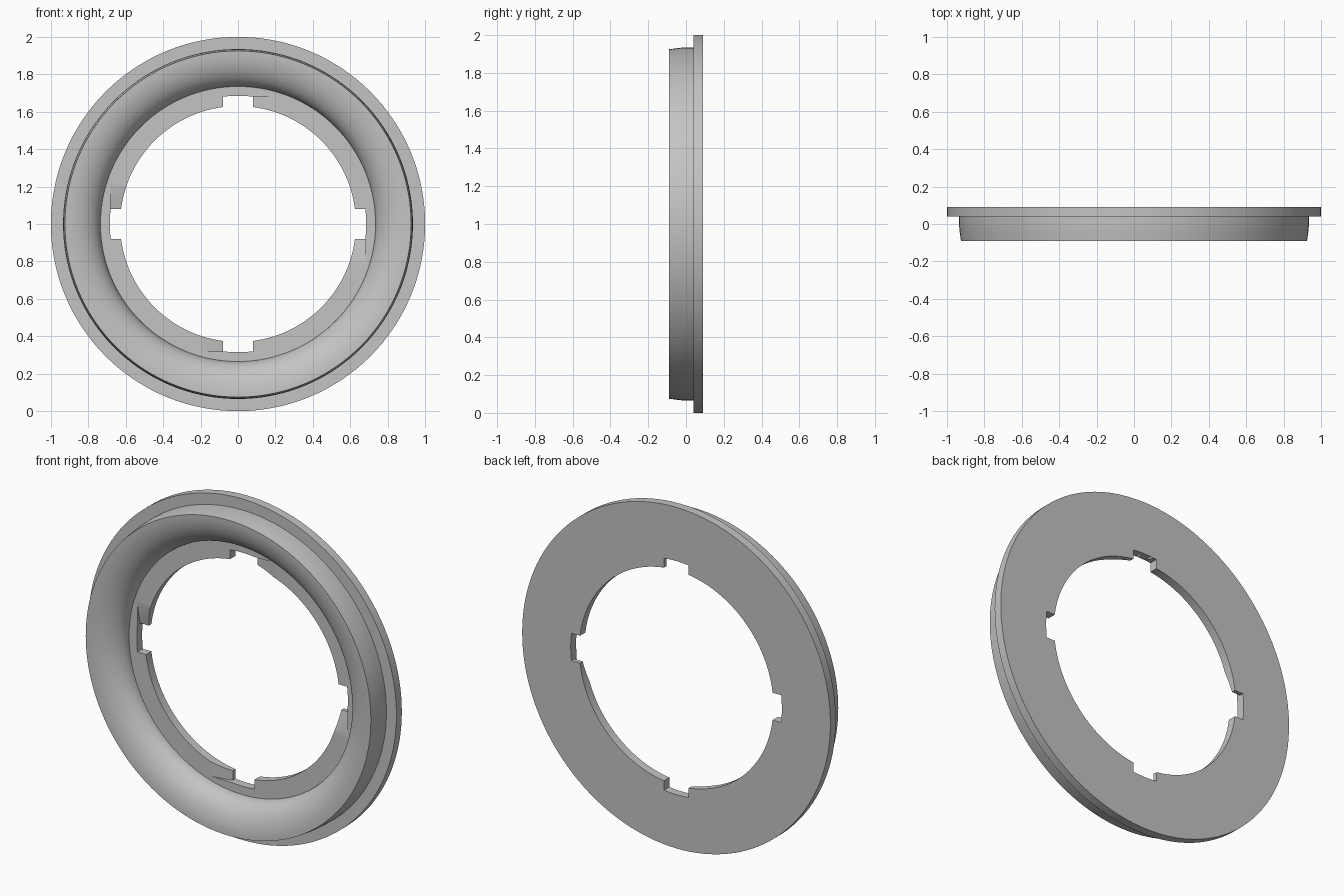
import bpy, bmesh, math
from mathutils import Matrix

if "Cube" in bpy.data.objects:
    bpy.data.objects.remove(bpy.data.objects["Cube"], do_unlink=True)

SEGMENTS = 144
HOLE, NOTCH, BODY_IN, RIM = 0.63, 0.685, 0.735, 0.925
FRONT, PLATE, BACK = -0.09, 0.04, 0.09

grey = bpy.data.materials.new("plain grey")
grey.use_nodes = True
colour = (0.55, 0.55, 0.55, 1)
grey.diffuse_color = colour
grey.node_tree.nodes["Principled BSDF"].inputs["Base Color"].default_value = colour


def make_object(name, bm):
    bmesh.ops.recalc_face_normals(bm, faces=bm.faces)
    mesh = bpy.data.meshes.new(name)
    bm.to_mesh(mesh)
    bm.free()
    mesh.materials.append(grey)
    ob = bpy.data.objects.new(name, mesh)
    bpy.context.collection.objects.link(ob)
    return ob


def lathe(name, profile):
    """Spin a closed (radius, depth) profile around the y axis."""
    bm = bmesh.new()
    rings = []
    for i in range(SEGMENTS):
        a = 2 * math.pi * i / SEGMENTS
        rings.append([bm.verts.new((r * math.cos(a), y, r * math.sin(a) + 1))
                      for r, y in profile])
    n = len(profile)
    for i, ring in enumerate(rings):
        nxt = rings[(i + 1) % SEGMENTS]
        for j in range(n):
            k = (j + 1) % n
            bm.faces.new((ring[j], ring[k], nxt[k], nxt[j]))
    return make_object(name, bm)


def prism(name, outline, offset, quarter):
    """Extrude an outline, then turn it a number of quarter turns about the axis."""
    bm = bmesh.new()
    face = bm.faces.new([bm.verts.new(p) for p in outline])
    out = bmesh.ops.extrude_face_region(bm, geom=[face])
    moved = [v for v in out["geom"] if isinstance(v, bmesh.types.BMVert)]
    bmesh.ops.translate(bm, verts=moved, vec=offset)
    turn = Matrix.Translation((0, 0, 1)) @ Matrix.Rotation(quarter * math.pi / 2, 4, "Y")
    bmesh.ops.transform(bm, matrix=turn, verts=bm.verts)
    return make_object(name, bm)


# Ring: flat back plate, flange, tapered collar and rounded inner mouth
profile = [(HOLE, PLATE), (HOLE, BACK), (1, BACK), (1, PLATE),
           (0.935, PLATE), (0.935, 0.0), (0.932, -0.04), (RIM, FRONT)]
STEPS = 16
for i in range(1, STEPS + 1):
    a = math.pi / 2 * i / STEPS
    profile.append((RIM - (RIM - BODY_IN) * math.sin(a),
                    PLATE - (PLATE - FRONT) * math.cos(a)))
ring = lathe("locking_ring", profile)

# Four key notches, each with a shallow ramp leading away from it
cutters = []
for q in range(4):
    arc = []
    for i in range(9):
        x = -0.08 + 0.02 * i
        arc.append((x, -0.2, math.sqrt(NOTCH ** 2 - x * x)))
    cutters.append(prism("notch_cutter", [(-0.08, -0.2, 0.5)] + arc + [(0.08, -0.2, 0.5)],
                         (0, 0.5, 0), q))
    ramp = [(0.2, PLATE, 0.5), (0.06, 0.07, 0.5), (0.06, 0, 0.5), (0.2, 0, 0.5)]
    cutters.append(prism("ramp_cutter", ramp, (0, 0, 0.181), q))

bpy.ops.object.select_all(action="DESELECT")
bpy.context.view_layer.objects.active = ring
ring.select_set(True)
for cutter in cutters:
    cutter.hide_render = True
    mod = ring.modifiers.new("cut", "BOOLEAN")
    mod.operation = "DIFFERENCE"
    mod.solver = "EXACT"
    mod.object = cutter
    bpy.ops.object.modifier_apply(modifier=mod.name)
    bpy.data.objects.remove(cutter, do_unlink=True)

# Smooth the round surfaces and keep the corners crisp
bpy.ops.object.shade_smooth_by_angle(angle=math.radians(25))
